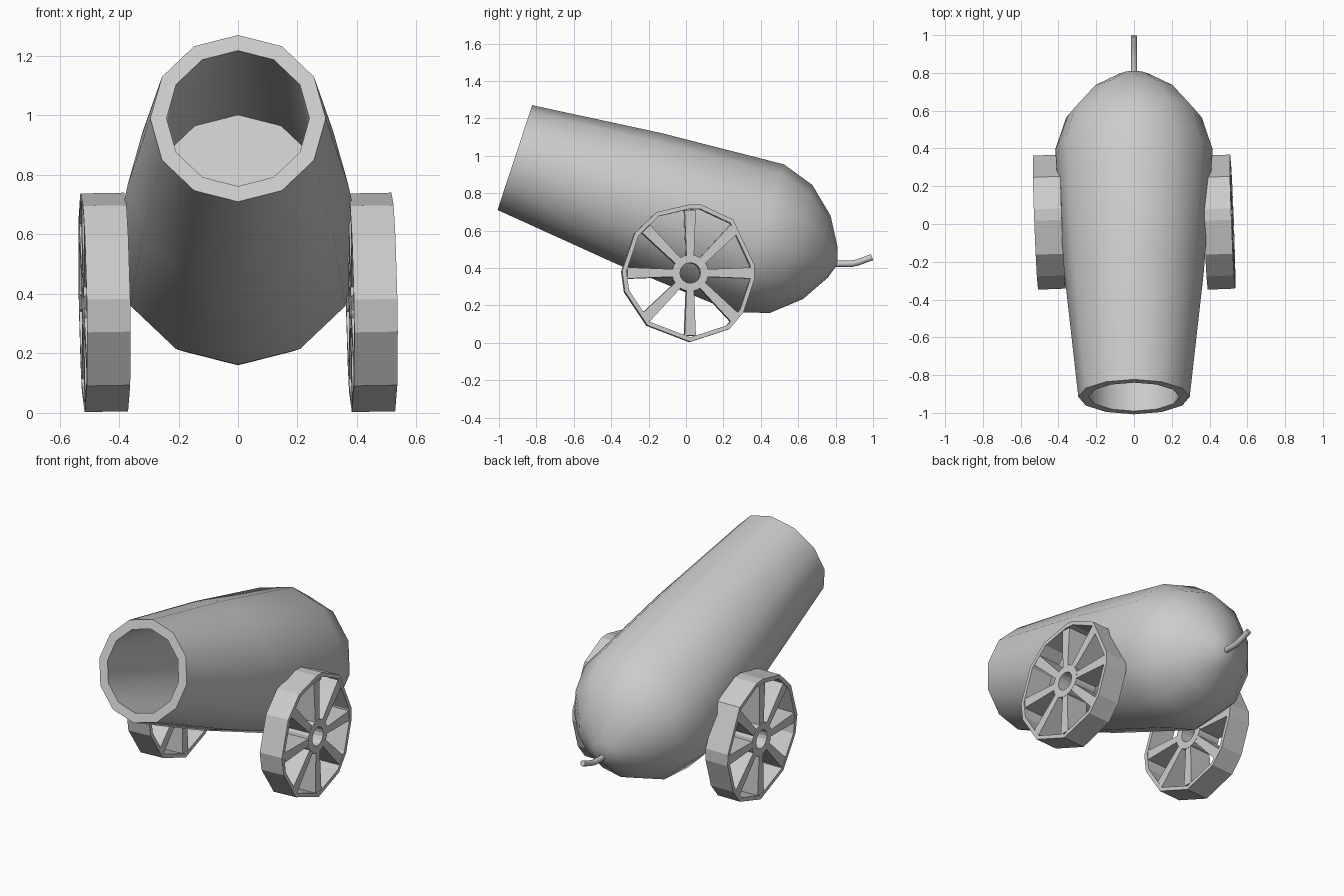
import bpy, bmesh
from math import sin, cos, pi, radians
from mathutils import Vector, Matrix

if "Cube" in bpy.data.objects:
    bpy.data.objects.remove(bpy.data.objects["Cube"])


def finish(name, bm, smooth=None):
    bmesh.ops.remove_doubles(bm, verts=bm.verts, dist=1e-5)
    bmesh.ops.recalc_face_normals(bm, faces=bm.faces)
    me = bpy.data.meshes.new(name)
    bm.to_mesh(me)
    bm.free()
    ob = bpy.data.objects.new(name, me)
    bpy.context.collection.objects.link(ob)
    if smooth:
        bpy.ops.object.select_all(action='DESELECT')
        bpy.context.view_layer.objects.active = ob
        ob.select_set(True)
        bpy.ops.object.shade_smooth_by_angle(angle=radians(smooth))
    return ob


# Barrel: 12-sided lathe from bore floor, out over the muzzle lip, back to the breech tip
muzzle, tip = Vector((0, -0.915, 0.99)), Vector((0, 0.81, 0.42))
axis = (tip - muzzle).normalized()
side = Vector((1, 0, 0))
up = side.cross(axis)
profile = [(0.84, 0), (0.84, 0.29), (0, 0.24), (0, 0.295), (0.70, 0.37),
           (1.378, 0.417), (1.556, 0.36), (1.70, 0.235), (1.79, 0.085), (1.817, 0)]
bm = bmesh.new()
rings = [[bm.verts.new(muzzle + axis * t + (up * cos(k * pi / 6) + side * sin(k * pi / 6)) * r)
          for k in range(12)] if r else [bm.verts.new(muzzle + axis * t)] * 12
         for t, r in profile]
for a, b in zip(rings, rings[1:]):
    for k in range(12):
        j = (k + 1) % 12
        bm.faces.new(dict.fromkeys([a[k], a[j], b[j], b[k]]))
finish("barrel", bm, 40)

# Fuse: bent thin tube at the breech
bm = bmesh.new()
path = [(0.78, 0.422), (0.885, 0.422), (0.92, 0.43), (0.995, 0.458)]
slant = [0, 0.1, 0.25, 0.35]
rings = [[bm.verts.new((0.017 * cos(k * pi / 4),
                        y - 0.017 * sin(k * pi / 4) * sin(s),
                        z + 0.017 * sin(k * pi / 4) * cos(s))) for k in range(8)]
         for (y, z), s in zip(path, slant)]
for a, b in zip(rings, rings[1:]):
    for k in range(8):
        j = (k + 1) % 8
        bm.faces.new((a[k], a[j], b[j], b[k]))
bm.faces.new(rings[0])
bm.faces.new(rings[-1])
finish("fuse", bm, 50)

# Wheels: slightly uneven 12-sided rim, round hub and tapered spokes
HALF = 0.073


def ring_prism(bm, outer, inner):
    loops = [[bm.verts.new((x, *p)) for p in pts]
             for x, pts in ((HALF, outer), (HALF, inner), (-HALF, inner), (-HALF, outer))]
    n = len(outer)
    for a, b in zip(loops, loops[1:] + loops[:1]):
        for k in range(n):
            j = (k + 1) % n
            bm.faces.new((a[k], a[j], b[j], b[k]))


def prism(bm, pts):
    h = HALF - 0.001
    a, b = ([bm.verts.new((x, *p)) for p in pts] for x in (h, -h))
    bm.faces.new(a)
    bm.faces.new(b)
    for k in range(len(pts)):
        j = (k + 1) % len(pts)
        bm.faces.new((a[k], a[j], b[j], b[k]))


def circle(r, n=16):
    return [(r * cos(2 * pi * k / n), r * sin(2 * pi * k / n)) for k in range(n)]


rim = [(0.06, 0.365), (0.23, 0.285), (0.345, 0.04), (0.345, -0.03), (0.285, -0.21),
       (0.21, -0.30), (0.0, -0.368), (-0.23, -0.28), (-0.35, -0.1), (-0.365, 0.01),
       (-0.295, 0.215), (-0.18, 0.325), (0.0, 0.367)]
for name, x in (("right_wheel", 0.449), ("left_wheel", -0.449)):
    bm = bmesh.new()
    ring_prism(bm, rim, [(y * 0.935, z * 0.935) for y, z in rim])
    ring_prism(bm, circle(0.098), circle(0.055))
    for k in range(8):
        c, s = cos(k * pi / 4), sin(k * pi / 4)
        prism(bm, [(r * c - w * s, r * s + w * c)
                   for r, w in ((0.085, -0.02), (0.335, -0.03), (0.335, 0.03), (0.085, 0.02))])
    wheel = finish(name, bm)
    wheel.matrix_world = (Matrix.Translation((x, 0.02, 0.372))
                          @ Matrix.Rotation(radians(2.2), 4, 'Z')
                          @ Matrix.Rotation(radians(-1.0), 4, 'Y'))
